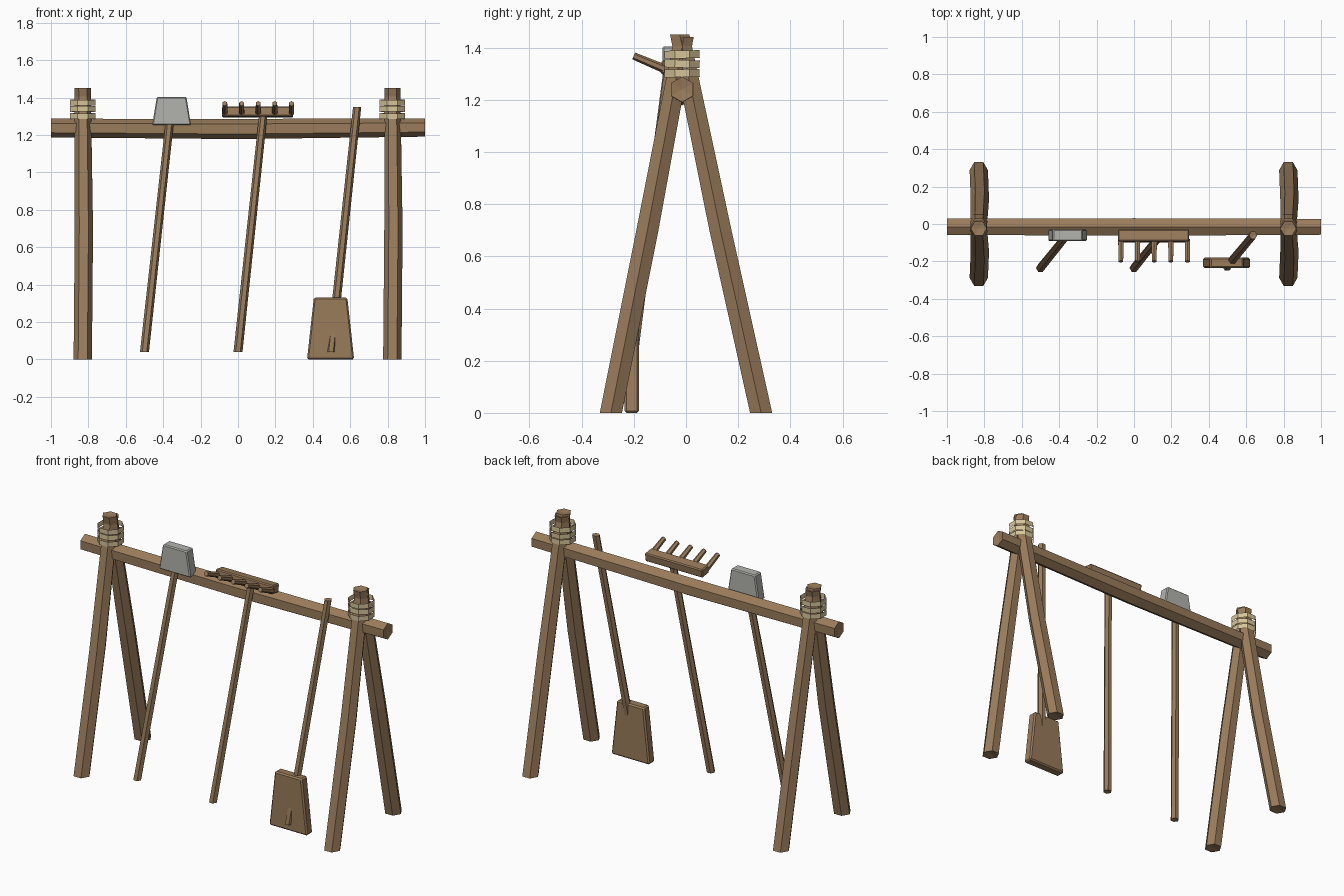
import bpy, bmesh, math
from mathutils import Vector, Matrix

cube = bpy.data.objects.get("Cube")
if cube:
    bpy.data.objects.remove(cube, do_unlink=True)


def material(name, rgb):
    m = bpy.data.materials.new(name)
    m.use_nodes = True
    m.diffuse_color = (*rgb, 1)
    m.node_tree.nodes["Principled BSDF"].inputs["Base Color"].default_value = (*rgb, 1)
    return m


WOOD = material("brown wood", (0.32, 0.2, 0.105))
ROPE = material("straw rope", (0.68, 0.56, 0.32))
STEEL = material("grey steel", (0.45, 0.45, 0.42))


def finish(name, bm, mat, closed=True):
    if closed:
        bmesh.ops.recalc_face_normals(bm, faces=bm.faces)
    mesh = bpy.data.meshes.new(name)
    bm.to_mesh(mesh)
    bm.free()
    mesh.materials.append(mat)
    ob = bpy.data.objects.new(name, mesh)
    bpy.context.collection.objects.link(ob)
    return ob


def pole(name, stations, along="z"):
    """Six sided loft of (centre, radius) rings, square to a world axis, with dished ends."""
    sides = 6
    phase = 0.5 if along == "x" else 0
    bm = bmesh.new()
    rings = []
    for centre, r in stations:
        ring = []
        for i in range(sides):
            a = math.tau * (i + phase) / sides
            u, v = r * math.cos(a), r * math.sin(a)
            offset = Vector((0, u, v)) if along == "x" else Vector((u, v, 0))
            ring.append(bm.verts.new(Vector(centre) + offset))
        rings.append(ring)
    for low, high in zip(rings, rings[1:]):
        for i in range(sides):
            j = (i + 1) % sides
            bm.faces.new((low[i], low[j], high[j], high[i]))
    for end, inner in ((0, 1), (-1, -2)):
        centre, r = Vector(stations[end][0]), stations[end][1]
        inward = (Vector(stations[inner][0]) - centre).normalized()
        hub = bm.verts.new(centre + inward * r * 0.15)
        for i in range(sides):
            bm.faces.new((rings[end][i], rings[end][(i + 1) % sides], hub))
    return finish(name, bm, WOOD)


def block(name, centre, size, mat, top=1.0, bevel=0.008, tilt=0.0):
    """Bevelled box whose top can be narrower in x."""
    bm = bmesh.new()
    bmesh.ops.create_cube(bm, size=1)
    for v in bm.verts:
        v.co = Vector(a * b for a, b in zip(v.co, size))
        if v.co.z > 0:
            v.co.x *= top
    bmesh.ops.bevel(bm, geom=bm.edges[:], offset=bevel, segments=1, affect="EDGES")
    bm.transform(Matrix.Translation(centre) @ Matrix.Rotation(tilt, 4, "X"))
    return finish(name, bm, mat)


def rope_band(name, centre, radius, height, tilt):
    """Open eight sided ribbon."""
    bm = bmesh.new()
    n = 8
    columns = []
    for i in range(n):
        a = math.tau * (i + 0.5) / n
        x, y = radius * math.cos(a), radius * math.sin(a)
        columns.append([bm.verts.new((x, y, s * height / 2)) for s in (-1, 1)])
    for i in range(n):
        p, q = columns[i], columns[(i + 1) % n]
        bm.faces.new((p[0], q[0], q[1], p[1]))
    bm.transform(Matrix.Translation(centre) @ Matrix.Rotation(tilt, 4, "X"))
    return finish(name, bm, ROPE, closed=False)


# A-frames with crossed legs and rope lashing
for side, x in (("right", -0.83), ("left", 0.825)):
    for part, foot, head, top in (("front", -0.288, -0.008, 1.44),
                                  ("back", 0.288, -0.024, 1.45)):
        mid = (foot + head) / 2
        pole(f"{side}_{part}_leg", [((x, foot, 0), 0.049),
                                    ((x + 0.006, mid, 0.7), 0.049),
                                    ((x, head, top), 0.043)])
    for k, (z, tilt) in enumerate(((1.302, 0.02), (1.338, -0.03), (1.374, 0.02))):
        rope_band(f"{side}_rope_{k + 1}", (x, -0.015, z), 0.073, 0.03, tilt)

# Crossbar
pole("crossbar", [((-1, -0.015, 1.237), 0.05),
                  ((0, -0.016, 1.232), 0.054),
                  ((1, -0.015, 1.24), 0.049)], along="x")

# Mallet
pole("mallet_handle", [((-0.5, -0.235, 0.04), 0.024), ((-0.365, -0.068, 1.27), 0.022)])
block("mallet_head", (-0.355, -0.06, 1.328), (0.208, 0.062, 0.152), STEEL, top=0.76, bevel=0.006)

# Rake
pole("rake_handle", [((0, -0.235, 0.04), 0.024), ((0.135, -0.068, 1.31), 0.022)])
block("rake_head", (0.105, -0.064, 1.322), (0.38, 0.064, 0.052), WOOD, bevel=0.006, tilt=-0.14)
for k in range(5):
    x = -0.07 + 0.089 * k
    bm = bmesh.new()
    bmesh.ops.create_cone(bm, cap_ends=True, segments=6, radius1=0.017,
                          radius2=0.014, depth=0.125)
    aim = Vector((0, -0.1, 0.042)).to_track_quat("Z", "Y").to_matrix().to_4x4()
    bm.transform(Matrix.Translation((x, -0.143, 1.344)) @ aim)
    finish(f"rake_tine_{k + 1}", bm, WOOD)

# Spade
pole("spade_handle", [((0.497, -0.228, 0.04), 0.024), ((0.637, -0.06, 1.35), 0.022)])
block("spade_blade", (0.495, -0.208, 0.165), (0.252, 0.056, 0.33), WOOD, top=0.71)
